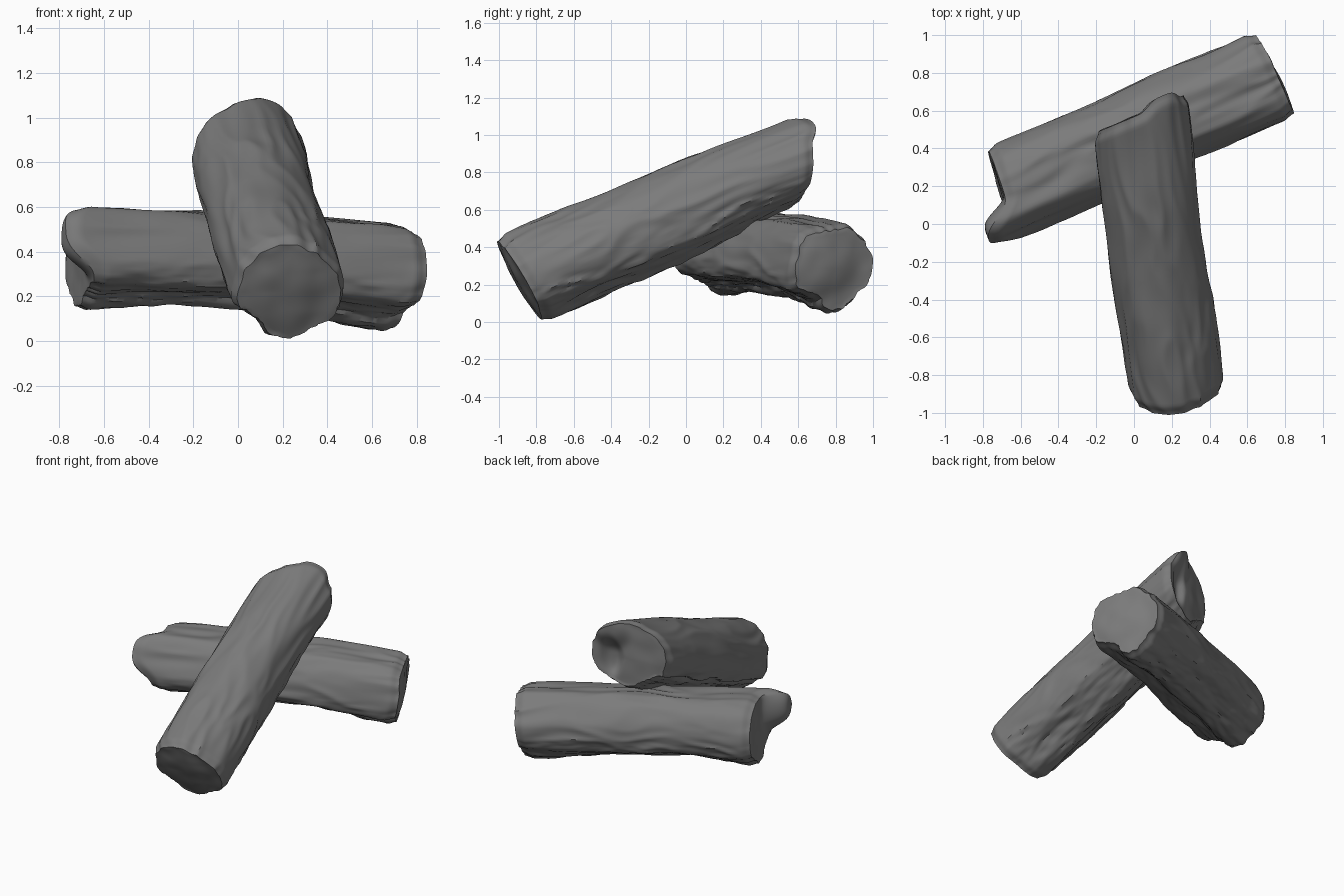
import bpy, bmesh, math
from mathutils import Vector, noise

cube = bpy.data.objects.get("Cube")
if cube:
    bpy.data.objects.remove(cube)

# One bark-and-wood grey
grey = bpy.data.materials.new("wood grey")
grey.use_nodes = True
COLOUR = (0.2, 0.2, 0.2, 1)
grey.diffuse_color = COLOUR
grey.node_tree.nodes["Principled BSDF"].inputs["Base Color"].default_value = COLOUR

SIDES, RINGS, CAP_RINGS = 112, 110, 16


def bump(s, v, s0, v0, ws, wv):
    """Hill with a broad top on an end face, centred at (s0, v0)."""
    return math.exp(-(((s - s0) / ws) ** 2 + ((v - v0) / wv) ** 2) ** 2)


def smooth(a, b, x):
    x = max(0, min(1, (x - a) / (b - a)))
    return x * x * (3 - 2 * x)


def bark_radius(angle, t, base, flats, ledge, seed):
    """Radius of the bark at an angle round the log and a fraction t along it."""
    r = base
    for phi, h in flats:
        c = math.cos(angle - math.radians(phi))
        if c > 0.3:
            r = min(r, h / c)
    c, s = math.cos(angle), math.sin(angle)
    # Broad lumps, long wavy grain, and short chips on the underside
    r += 0.018 * noise.noise(Vector((c * 1.3, s * 1.3, t * 3 + seed)))
    wave = 0.75 * noise.noise(Vector((c, s, t * 4 - seed)))
    grain = noise.noise(Vector((c * 2.6 + wave, s * 2.6 + wave, t * 3.5 + seed * 2)))
    r += 0.016 * (0.35 - 1.6 * math.sqrt(grain * grain + 0.004))
    under = smooth(0.1, -0.6, s) if s > 0.1 else smooth(-0.1, 0.6, -s)
    r += 0.009 * under * noise.noise(Vector((c * 9, s * 9, t * 14 + seed)))
    # Torn bark edge running along the log
    a0, depth, width = ledge
    edge = math.radians(a0) + 0.13 * noise.noise(Vector((t * 7, seed, 0)))
    d = (angle - edge + math.pi) % (2 * math.pi) - math.pi
    r -= depth * smooth(-0.03, 0.03, d) * (1 - smooth(width * 0.4, width, d))
    return r


def make_log(name, start, end, base, flats, ledge, start_cut, end_cut, bow, thinning, seed):
    start, end = Vector(start), Vector(end)
    axis = (end - start).normalized()
    side = axis.cross(Vector((0, 0, 1))).normalized()
    up = side.cross(axis)
    length = (end - start).length
    bm = bmesh.new()

    def point(angle, t, f=1.0):
        r = bark_radius(angle, t, base, flats, ledge, seed)
        # Rounded rims at both ends
        rim = min(t, 1 - t) * length
        r -= 0.02 * (1 - smooth(0, 0.06, rim))
        s, v = f * r * math.cos(angle), f * r * math.sin(angle)
        # Underside worn thinner along part of the log
        if v < 0:
            v *= 1 - thinning(t)
        near, far = (1 - smooth(0, 0.3, t)), smooth(0.7, 1, t)
        along = t * length + near * start_cut(s, v) + far * end_cut(s, v)
        if f < 1:
            along += 0.008 * noise.noise(Vector((s * 9, v * 9, t + seed)))
        arch = 4 * t * (1 - t)
        return start + axis * along + side * (s + bow[0] * arch) + up * (v + bow[1] * arch)

    def ring(t, f=1.0):
        return [bm.verts.new(point(2 * math.pi * i / SIDES, t, f)) for i in range(SIDES)]

    # End face, bark, end face as one run of rings
    steps = [k / CAP_RINGS for k in range(1, CAP_RINGS)]
    rings = [ring(0, f) for f in steps]
    rings += [ring(k / RINGS) for k in range(RINGS + 1)]
    rings += [ring(1, f) for f in reversed(steps)]
    for a, b in zip(rings, rings[1:]):
        for i in range(SIDES):
            j = (i + 1) % SIDES
            bm.faces.new((a[i], a[j], b[j], b[i]))
    for loop, t in ((rings[0], 0), (rings[-1], 1)):
        centre = bm.verts.new(point(0, t, 0))
        for i in range(SIDES):
            bm.faces.new((loop[i], loop[(i + 1) % SIDES], centre))
    bmesh.ops.recalc_face_normals(bm, faces=bm.faces)

    mesh = bpy.data.meshes.new(name)
    bm.to_mesh(mesh)
    bm.free()
    mesh.materials.append(grey)
    obj = bpy.data.objects.new(name, mesh)
    bpy.context.collection.objects.link(obj)
    bpy.ops.object.select_all(action='DESELECT')
    obj.select_set(True)
    bpy.context.view_layer.objects.active = obj
    bpy.ops.object.shade_smooth_by_angle(angle=math.radians(38))


# Lower log: lies across, with a broken spur on its right end
make_log(
    "lower_log", (-0.70, 0.165, 0.37), (0.73, 0.785, 0.29), 0.252,
    flats=[(300, 0.215), (265, 0.235), (235, 0.23), (85, 0.228)],
    ledge=(285, 0.018, 0.9),
    start_cut=lambda s, v: -0.1 * s - 0.15 * bump(s, v, 0.17, 0.1, 0.11, 0.15),
    end_cut=lambda s, v: 0.03 * bump(s, v, 0.1, 0, 0.2, 0.15) + 0.08 * v,
    bow=(0.0, 0.005), thinning=lambda t: 0.2 * smooth(-0.1, 0.4, t) * smooth(1, 0.6, t)
    if t < 0 else 0.2 * smooth(-0.1, 0.4, t) * (1 - smooth(0.6, 1, t)), seed=3.7)

# Upper log: leans back over the lower one, with a torn lip on its top end
make_log(
    "upper_log", (0.225, -0.885, 0.22), (0.035, 0.585, 0.83), 0.254,
    flats=[(240, 0.23), (300, 0.235)],
    ledge=(205, 0.022, 1.0),
    start_cut=lambda s, v: -0.12 * v - 0.02 * bump(s, v, -0.02, 0, 0.15, 0.2),
    end_cut=lambda s, v: (0.4 * v + 0.3 * s + 0.05 * bump(s, v, 0.12, 0.17, 0.1, 0.1)
                          - 0.05 * bump(s, v, 0.12, 0, 0.06, 0.12)),
    bow=(-0.01, 0.01), thinning=lambda t: 0.24 * smooth(0.5, 1, t), seed=8.2)
